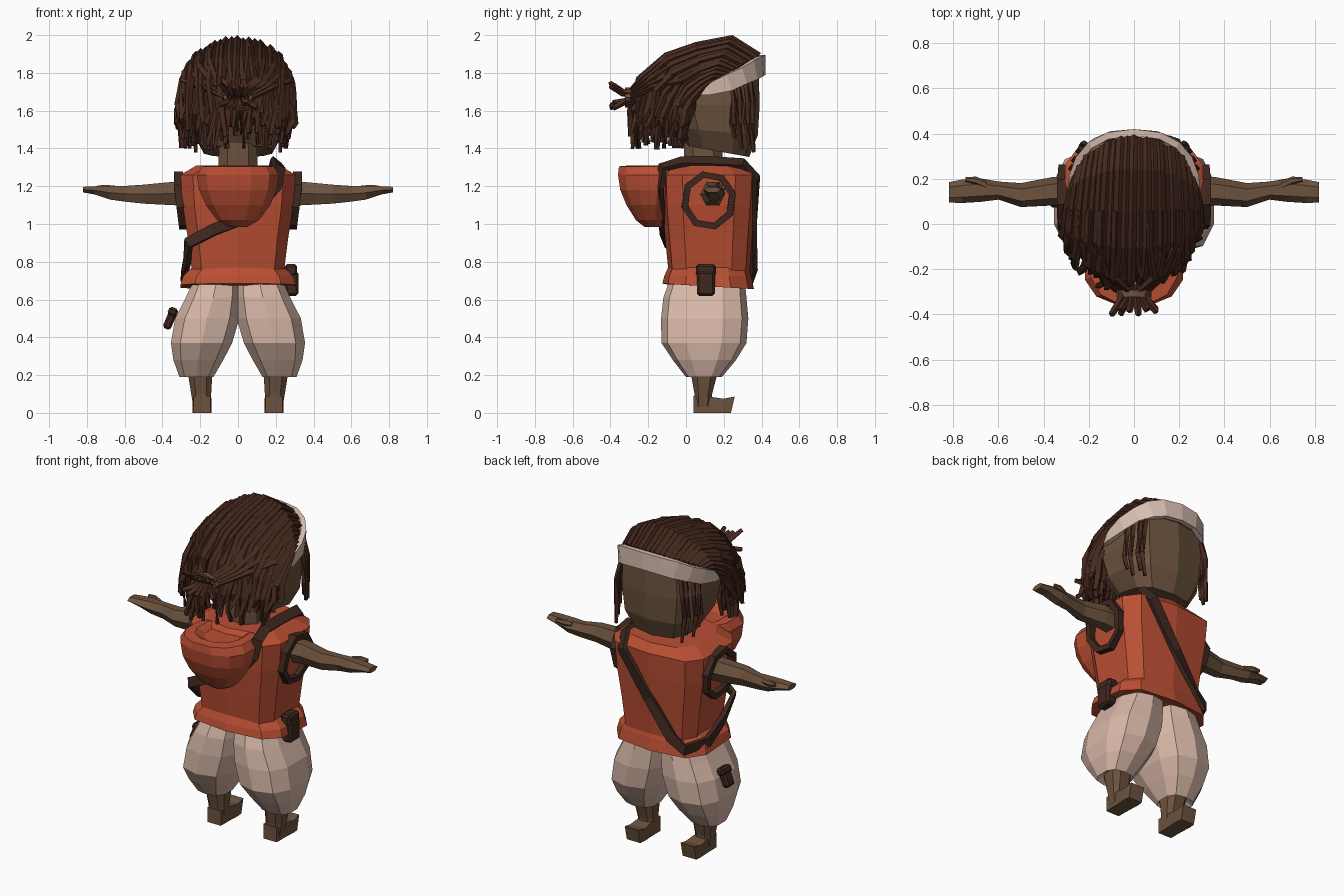
import bpy, bmesh, math, random
from mathutils import Vector as V

if "Cube" in bpy.data.objects:
    bpy.data.objects.remove(bpy.data.objects["Cube"])
random.seed(4)

def mat(name, *c):
    m = bpy.data.materials.new(name)
    m.diffuse_color = (*c, 1)
    m.use_nodes = True
    m.node_tree.nodes["Principled BSDF"].inputs["Base Color"].default_value = m.diffuse_color
    return m

SKIN = mat("brown_skin", .150, .085, .048)
HAIR = mat("dark_brown_hair", .066, .024, .014)
RED = mat("rust_red_cloth", .49, .078, .034)
PALE = mat("pale_pink_cloth", .68, .475, .385)
BAND = mat("cream_band", .68, .51, .43)
LEATHER = mat("dark_leather", .047, .020, .013)
TIE = mat("tan_tie", .16, .08, .045)

def finish(name, bm, m):
    bmesh.ops.recalc_face_normals(bm, faces=bm.faces)
    me = bpy.data.meshes.new(name)
    bm.to_mesh(me)
    bm.free()
    me.materials.append(m)
    ob = bpy.data.objects.new(name, me)
    bpy.context.collection.objects.link(ob)
    return ob

def skin_rings(bm, rings, closed=False, caps=True):
    vs = [[bm.verts.new(p) for p in r] for r in rings]
    n = len(vs[0])
    for a, b in zip(vs, vs[1:] + (vs[:1] if closed else [])):
        for i in range(n):
            j = (i + 1) % n
            bm.faces.new((a[i], a[j], b[j], b[i]))
    if caps and not closed:
        bm.faces.new(vs[0][::-1])
        bm.faces.new(vs[-1])

def loft(name, rings, m):
    bm = bmesh.new()
    skin_rings(bm, rings)
    return finish(name, bm, m)

def spow(v, p):
    return math.copysign(abs(v) ** p, v)

def ring(z, rx, y0, y1, cx=0, n=10, p=.7, tilt=0):
    """Rounded-box outline at height z."""
    out = []
    for i in range(n):
        a = math.tau * (i + .5) / n
        y = spow(math.sin(a), p) / abs(math.sin(math.tau * (n // 4 + .5) / n)) ** p
        x = spow(math.cos(a), p) / math.cos(math.pi / n) ** p
        out.append(V((cx + rx * x, (y0 + y1) / 2 + (y1 - y0) / 2 * y, z + tilt * y)))
    return out

def ribbon(name, pts, centre, w, t, m, closed=True):
    """Flat strap along pts; centre(p) gives the point it faces away from."""
    pts, rings, n = [V(p) for p in pts], [], len(pts)
    for i, p in enumerate(pts):
        q = pts[(i + 1) % n] if closed else pts[min(i + 1, n - 1)]
        o = pts[i - 1] if closed else pts[max(i - 1, 0)]
        tan = (q - o).normalized()
        out = (p - V(centre(p)))
        out = (out - tan * out.dot(tan)).normalized()
        side = tan.cross(out)
        wi = w if isinstance(w, float) else w[i]
        rings.append([p + side * sx * wi / 2 + out * so * t / 2 for sx, so in ((-1, -1), (1, -1), (1, 1), (-1, 1))])
    bm = bmesh.new()
    skin_rings(bm, rings, closed)
    return finish(name, bm, m)

def tube(bm, pts, r, n=4):
    pts, rings = [V(p) for p in pts], []
    for i, p in enumerate(pts):
        q = (pts[min(i + 1, len(pts) - 1)] - pts[max(i - 1, 0)]).to_track_quat('Z', 'Y')
        k = r * (.65 if i == len(pts) - 1 else 1)
        rings.append([p + q @ V((k * math.cos(math.tau * j / n), k * math.sin(math.tau * j / n), 0)) for j in range(n)])
    skin_rings(bm, rings)

def box(name, loc, size, m, rot=0):
    bm = bmesh.new()
    bmesh.ops.create_cube(bm, size=1)
    bmesh.ops.scale(bm, vec=size, verts=bm.verts)
    bmesh.ops.bevel(bm, geom=bm.edges, offset=.012, segments=1, affect='EDGES')
    ob = finish(name, bm, m)
    ob.location, ob.rotation_euler = loc, (0, rot, 0)
    return ob

# Head and neck
loft("head", [ring(1.385, .18, 0, .335, tilt=-.03), ring(1.49, .24, -.06, .38, tilt=-.02),
              ring(1.63, .262, -.1, .39), ring(1.79, .255, -.1, .385), ring(1.89, .18, -.02, .3)], SKIN)
loft("neck", [ring(1.26, .105, -.01, .2, n=8), ring(1.43, .1, -.01, .19, n=8)], SKIN)

# Vest with flared hem, and the hood hanging at the back
loft("vest", [ring(.72, .24, -.09, .335, p=.5), ring(.92, .265, -.11, .35, p=.5), ring(1.1, .293, -.125, .365, p=.5),
              ring(1.26, .305, -.13, .375, p=.5), ring(1.31, .22, -.1, .34)], RED)
loft("vest_hem", [ring(.77, .245, -.095, .33, p=.6), ring(.725, .29, -.115, .345, p=.6),
                  ring(.67, .305, -.125, .36, p=.6, tilt=-.015), ring(.675, .22, -.08, .3)], RED)
loft("hood", [ring(z, rx, y0, y1, n=12, p=.85) for z, rx, y0, y1 in (
    (.985, .05, -.22, -.13), (1.02, .11, -.265, -.11), (1.1, .17, -.315, -.08), (1.18, .205, -.348, -.05),
    (1.26, .218, -.36, -.02), (1.305, .19, -.355, 0), (1.31, .14, -.3, 0), (1.28, .1, -.25, -.02))], RED)

for s, side in ((1, "right"), (-1, "left")):
    # Arm and hand with thumb
    def section(x, y, z, ry, rz, n=6):
        return [V((s * x, y + ry * math.cos(math.tau * i / n), z + rz * math.sin(math.tau * i / n))) for i in range(n)]
    loft(side + "_arm", [section(*a) for a in (
        (.24, .14, 1.16, .068, .075), (.36, .145, 1.161, .063, .07), (.5, .128, 1.158, .053, .058),
        (.6, .148, 1.16, .04, .048), (.68, .15, 1.166, .052, .042), (.76, .145, 1.178, .052, .025),
        (.82, .14, 1.182, .045, .017))], SKIN)
    loft(side + "_thumb", [section(*a) for a in (
        (.65, .17, 1.185, .02, .02), (.7, .192, 1.192, .018, .018), (.745, .197, 1.195, .01, .01))], SKIN)
    # Armhole trim
    pts = []
    for i in range(8):
        a = math.tau * (i + .3) / 8
        z = 1.125 + .14 * math.sin(a)
        pts.append((s * (.285 + .03 * min(1, (z - .98) / .22)), .12 + .13 * math.cos(a), z))
    ribbon(side + "_armhole_trim", pts, lambda p: (p.x, .12, 1.125), .05, .035, LEATHER)
    # Baggy trouser leg
    loft(side + "_trouser_leg", [ring(z, rx, y0, y1, cx=s * cx, p=.75) for z, cx, rx, y0, y1 in (
        (.71, .11, .12, -.085, .31), (.61, .132, .145, -.12, .32), (.5, .163, .17, -.132, .33),
        (.37, .193, .162, -.13, .32), (.28, .21, .132, -.07, .265), (.19, .22, .09, 0, .19), (.22, .21, .06, .03, .16))], PALE)
    # Shin and foot
    loft(side + "_shin", [ring(z, rx, y0, y1, cx=s * cx, n=8) for z, cx, rx, y0, y1 in (
        (.24, .202, .068, .02, .175), (.1, .195, .053, .045, .138), (.03, .19, .046, .045, .135))], SKIN)
    loft(side + "_foot", [[V((s * .19 + dx * w, y + (0 if dz else -dy), dz * h)) for dx, dz in ((-1, 0), (1, 0), (1, 1), (-1, 1))]
                          for y, w, h, dy in ((.04, .045, .09, 0), (.13, .046, .085, 0), (.2, .05, .075, 0), (.258, .046, .087, .02))], SKIN)

# Diagonal shoulder strap and pouches
ribbon("shoulder_strap", [(.2, .12, 1.33), (.2, .3, 1.32), (.175, .372, 1.24), (0, .362, .98), (-.15, .355, .77),
                          (-.225, .34, .71), (-.29, .2, .725), (-.27, .02, .8), (-.262, -.09, .9), (-.13, -.122, .97),
                          (.06, -.13, 1.04), (.2, -.14, 1.2), (.22, -.125, 1.3), (.2, -.02, 1.33)],
       lambda p: (0, .13, min(p.z, 1.1)), .06, .026, LEATHER)
box("belt_pouch", (.285, .105, .685), (.07, .095, .13), LEATHER)
box("belt_pouch_flap", (.28, .105, .755), (.065, .105, .065), LEATHER)
box("thigh_pouch", (-.357, .12, .5), (.045, .075, .12), LEATHER, .4)
box("thigh_pouch_flap", (-.345, .12, .535), (.05, .095, .045), LEATHER, .4)

# Headband, rising toward the forehead
band = []
for i in range(-6, 7):
    a = i * math.radians(108) / 6
    c = math.cos(a)
    y = .12 + .285 * spow(c, .85)
    band.append((.278 * spow(math.sin(a), .8), y, 1.705 + .14 * max(0, (y - .08) / .33) ** 1.4))
ribbon("headband", band, lambda p: (0, .12, p.z), [.04, .06] + [.09] * 2 + [.105] * 5 + [.09] * 2 + [.06, .04], .03, BAND, False)

# Hair: locks sweep from the hairline over the dome, blending a centre path into a side path
CENTRE = ((.38, 1.885), (.24, 1.975), (.06, 1.94), (-.1, 1.885), (-.22, 1.765), (-.275, 1.6), (-.28, 1.45))
SIDE = ((.15, 1.76), (.12, 1.745), (.08, 1.71), (.04, 1.66), (.015, 1.6), (0, 1.53), (-.01, 1.45))
WIDTH = (.255, .275, .288, .294, .296, .296, .294)
def lock(a, k=1.0):
    c = math.cos(a)
    out = []
    for i, ((y, z), (sy, sz), w) in enumerate(zip(CENTRE, SIDE, WIDTH)):
        p = V((w * math.sin(a) - .003 * i, y * c + sy * (1 - c), z * c + sz * (1 - c)))
        o = V((0, .1, min(p.z, 1.65)))
        out.append(o + (p - o) * k)
    return out

bm = bmesh.new()
grid = [[bm.verts.new(p) for p in lock(math.radians(15 * i), .95)[:6]] for i in range(-6, 7)]
for a, b in zip(grid, grid[1:]):
    for j in range(5):
        bm.faces.new((a[j], b[j], b[j + 1], a[j + 1]))
finish("hair_base", bm, HAIR)

bm = bmesh.new()
for layer, (count, k) in enumerate(((29, 1.0), (23, .9), (17, .78))):
    for i in range(count):
        a = math.radians(-92 + 184 * (i + .5) / count)
        pts = lock(a, k + random.uniform(-.02, .03))[3 if layer else 0:]
        for j, p in enumerate(pts):
            if j >= len(pts) - 3:
                p += V((random.uniform(-.016, .016), random.uniform(-.022, .022), 0))
        pts[-1].z += random.uniform(-.06, .08)
        tube(bm, pts, random.uniform(.018, .023))
finish("hair_locks", bm, HAIR)

# Loose locks beside the face
bm = bmesh.new()
for s in (-1, 1):
    for y, end in ((.25, 1.45), (.285, 1.4), (.325, 1.42), (.35, 1.38)):
        x = .268 - max(0, y - .26) * .5
        tube(bm, [(s * (x - .02), y - .01, 1.75), (s * x, y + .005, 1.65), (s * (x + .008), y - .005, 1.53), (s * x, y + .01, end)], .016)
finish("face_locks", bm, HAIR)

# Locks gathered into a short tail, with its tie
bm = bmesh.new()
for s in (-1, 1):
    for i in range(5):
        src = lock(s * math.radians(14 + 13 * i), 1.04)
        tube(bm, [src[2], src[3], V((s * (.09 + .022 * i), -.235 + .014 * i, 1.77 - .012 * i)), V((s * (.01 + .01 * i), -.31, 1.69 - .008 * i))], .018)
for i in range(12):
    u, v = (i % 6 - 2.5) / 2.5, i // 6 - .5
    tube(bm, [(u * .045, -.27, 1.67 + v * .03), (u * .055, -.335, 1.67 + v * .05),
              (u * .1, -.405 + random.uniform(0, .03), 1.68 + v * random.uniform(.07, .14))], .02)
finish("hair_tail", bm, HAIR)
ribbon("hair_tie", [(.07 * math.cos(t), -.308, 1.67 + .045 * math.sin(t)) for t in [math.tau * i / 8 for i in range(8)]],
       lambda p: (0, p.y, 1.67), .03, .016, TIE)
